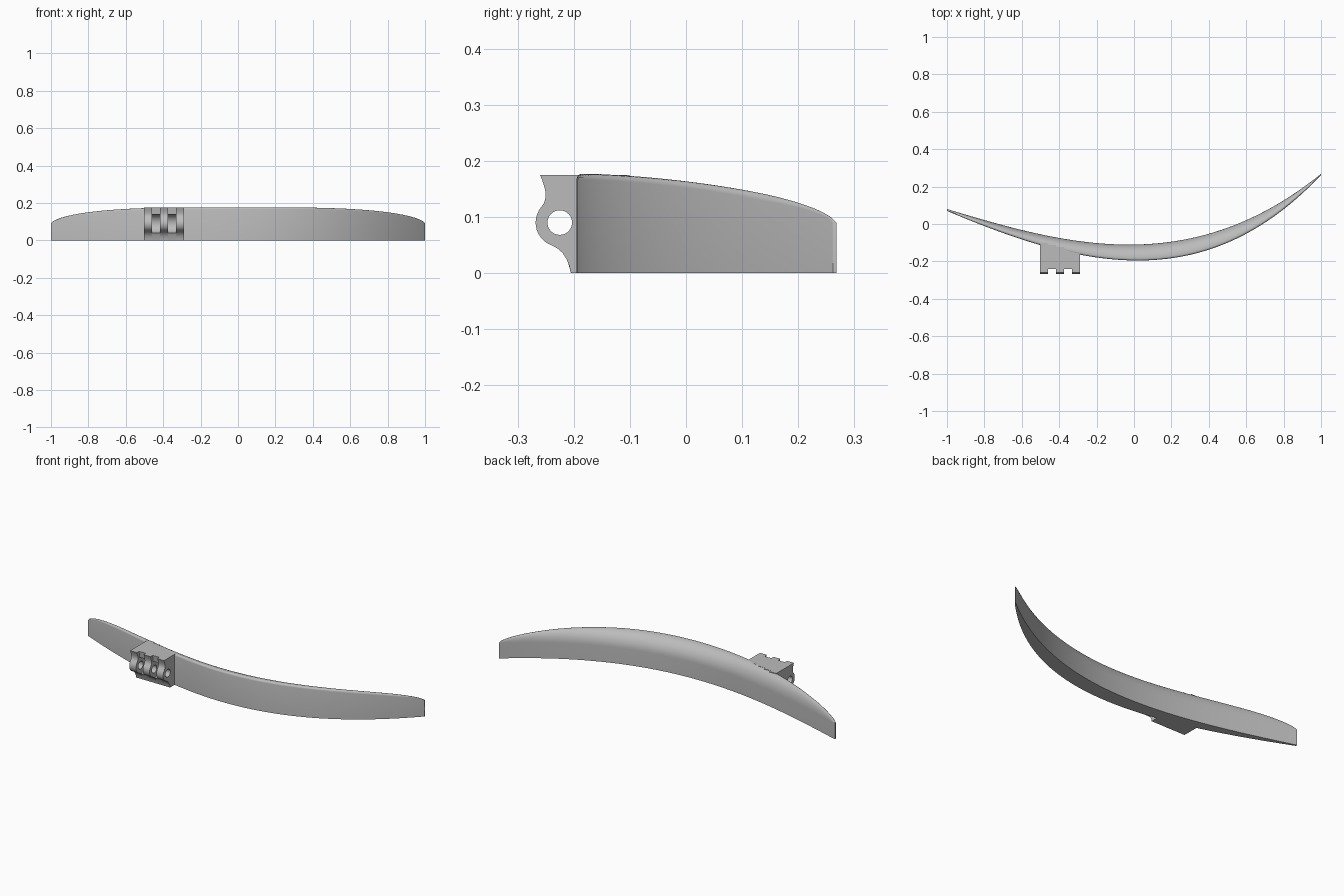
import bpy, bmesh
from math import sin, cos, pi, radians
from mathutils import Matrix

cube = bpy.data.objects.get("Cube")
if cube:
    bpy.data.objects.remove(cube)

grey = bpy.data.materials.new("plain grey")
grey.use_nodes = True
grey.diffuse_color = (0.5, 0.5, 0.5, 1)
grey.node_tree.nodes["Principled BSDF"].inputs["Base Color"].default_value = (0.5, 0.5, 0.5, 1)

KNOTS = (-1, -0.5, 0, 0.5, 1)
FRONT = (0.07, -0.113, -0.195, -0.1, 0.262)
BACK = (0.08, -0.055, -0.11, -0.02, 0.268)
LOW = 0.09        # height of the back wall and of the tips
RISE = 0.087      # extra height of the front rim in the middle


def curve_y(values, x):
    """Smooth polynomial through the plan-view points."""
    total = 0
    for i, value in enumerate(values):
        for j, knot in enumerate(KNOTS):
            if i != j:
                value *= (x - knot) / (KNOTS[i] - knot)
        total += value
    return total


def finish(name, mesh, angle):
    mesh.materials.clear()
    mesh.materials.append(grey)
    obj = bpy.data.objects.new(name, mesh)
    bpy.context.collection.objects.link(obj)
    bpy.ops.object.select_all(action='DESELECT')
    obj.select_set(True)
    bpy.context.view_layer.objects.active = obj
    bpy.ops.object.shade_smooth_by_angle(angle=radians(angle))
    return obj


# Curved blade: domed section swept along the crescent
def section(x):
    front, back = curve_y(FRONT, x), curve_y(BACK, x)
    rise = RISE * max(0, 1 - abs(x) ** 3.5) ** 0.6
    depth, top = back - front, LOW + rise
    r = min(0.01, rise * 0.5, depth * 0.3)
    points = [(front, 0), (front, top - r), (front + 0.08 * r, top - 0.6 * r),
              (front + 0.3 * r, top - 0.3 * r), (front + 0.6 * r, top - 0.08 * r)]
    steps = 14
    for k in range(steps + 1):
        t = pi / 2 * k / steps
        points.append((front + r + (depth - r) * sin(t), LOW + rise * cos(t)))
    return points + [(back, 0)]


bm = bmesh.new()
rings = []
count = 90
for i in range(count + 1):
    x = -cos(pi * i / count)
    rings.append([bm.verts.new((x, y, z)) for y, z in section(x)])
for a, b in zip(rings, rings[1:]):
    for k in range(len(a)):
        n = (k + 1) % len(a)
        bm.faces.new((a[k], a[n], b[n], b[k]))
bm.faces.new(rings[0])
bm.faces.new(rings[-1])
bmesh.ops.remove_doubles(bm, verts=bm.verts, dist=0.00005)
bmesh.ops.recalc_face_normals(bm, faces=bm.faces)
blade = bpy.data.meshes.new("blade")
bm.to_mesh(blade)
bm.free()
finish("blade", blade, 40)

# Hinge block: alternating pierced knuckles and scooped recesses
PIN_Y, PIN_Z, TOP = -0.225, 0.09, 0.175


def arc(radius, start, end, steps):
    angles = [radians(start + (end - start) * k / steps) for k in range(steps + 1)]
    return [(PIN_Y + radius * cos(a), PIN_Z + radius * sin(a)) for a in angles]


KNUCKLE = ([(-0.26, TOP), (-0.255, 0.162), (-0.251, 0.148), (-0.25, 0.136), (-0.253, 0.125)]
           + arc(0.043, 142, 250, 12)
           + [(-0.229, 0.044), (-0.22, 0.036), (-0.213, 0.025), (-0.208, 0.013), (-0.205, 0)])
RECESS = [(-0.24, TOP)] + arc(0.05, 102, -85, 16) + [(-0.212, 0.025), (-0.205, 0)]
HOLE = arc(0.022, 0, 345, 23)


def slab(name, x, width, outline, holes):
    back = curve_y(FRONT, x) + 0.018
    data = bpy.data.curves.new(name, 'CURVE')
    data.dimensions = '2D'
    data.fill_mode = 'BOTH'
    data.extrude = width / 2
    for loop in [outline + [(back, 0), (back, TOP)]] + holes:
        spline = data.splines.new('POLY')
        spline.points.add(len(loop) - 1)
        for point, (y, z) in zip(spline.points, loop):
            point.co = (y, z, 0, 1)
        spline.use_cyclic_u = True
    temp = bpy.data.objects.new("profile", data)
    bpy.context.collection.objects.link(temp)
    bpy.context.view_layer.update()
    graph = bpy.context.evaluated_depsgraph_get()
    mesh = bpy.data.meshes.new_from_object(temp.evaluated_get(graph))
    bpy.data.objects.remove(temp)
    # Stand the profile upright, extruded along x
    mesh.transform(Matrix(((0, 0, 1, x), (1, 0, 0, 0), (0, 1, 0, 0), (0, 0, 0, 1))))
    bm = bmesh.new()
    bm.from_mesh(mesh)
    bmesh.ops.remove_doubles(bm, verts=bm.verts, dist=0.00005)
    bmesh.ops.recalc_face_normals(bm, faces=bm.faces)
    bm.to_mesh(mesh)
    bm.free()
    finish(name, mesh, 35)


WIDTH = 0.043
for i in range(5):
    x = -0.395 + (i - 2) * WIDTH
    if i % 2 == 0:
        slab(f"hinge_knuckle_{i // 2 + 1}", x, WIDTH, KNUCKLE, [HOLE])
    else:
        slab(f"hinge_recess_{i // 2 + 1}", x, WIDTH, RECESS, [])
